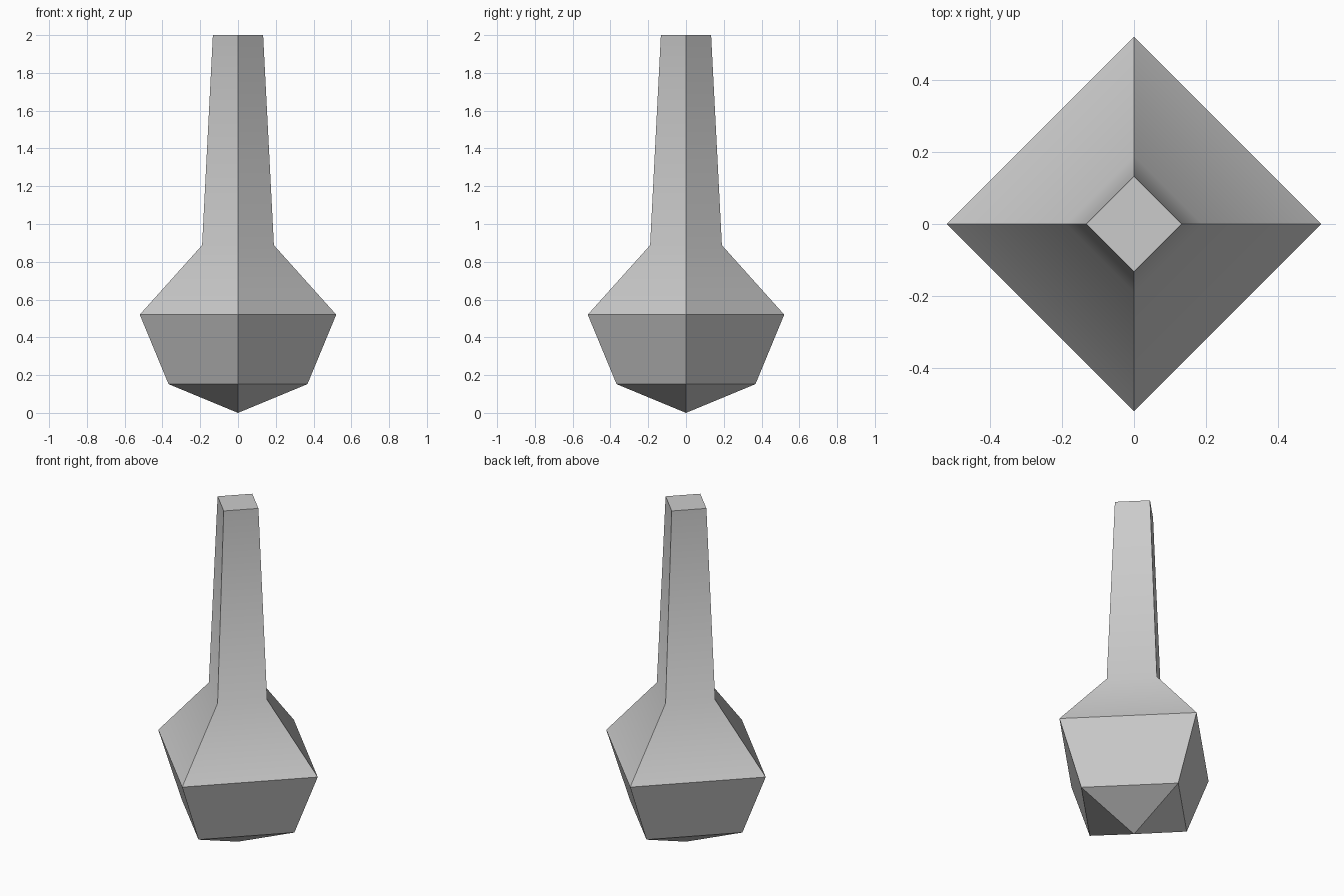
import bpy, bmesh
from math import cos, sin, pi, radians

if "Cube" in bpy.data.objects:
    bpy.data.objects.remove(bpy.data.objects["Cube"])

SIDES = 4


def lathe(name, profile, sides):
    """Revolve (radius, z) points; a zero radius closes to a tip, other ends get a cap."""
    bm = bmesh.new()
    rings = []
    for r, z in profile:
        if r == 0:
            rings.append([bm.verts.new((0, 0, z))] * sides)
        else:
            rings.append([bm.verts.new((r * cos(2 * pi * i / sides),
                                        r * sin(2 * pi * i / sides), z))
                          for i in range(sides)])
    for low, high in zip(rings, rings[1:]):
        for i in range(sides):
            j = (i + 1) % sides
            corners = [low[i], low[j], high[j], high[i]]
            bm.faces.new(list(dict.fromkeys(corners)))
    if profile[-1][0] > 0:
        bm.faces.new(rings[-1])
    bmesh.ops.recalc_face_normals(bm, faces=bm.faces[:])
    mesh = bpy.data.meshes.new(name)
    bm.to_mesh(mesh)
    bm.free()
    obj = bpy.data.objects.new(name, mesh)
    bpy.context.collection.objects.link(obj)
    return obj


# Bulb (a coarse sphere) with the tapered neck drawn out of its shoulder
R = 0.52
d = R * sin(pi / 4)
flask = lathe("flask_body", [(0, 0), (d, R - d), (R, R), (0.19, R + d), (0.133, 2.0)], SIDES)

# Soft shoulder-to-neck transition, hard edges elsewhere
bpy.ops.object.select_all(action='DESELECT')
flask.select_set(True)
bpy.context.view_layer.objects.active = flask
bpy.ops.object.shade_smooth_by_angle(angle=radians(36))
